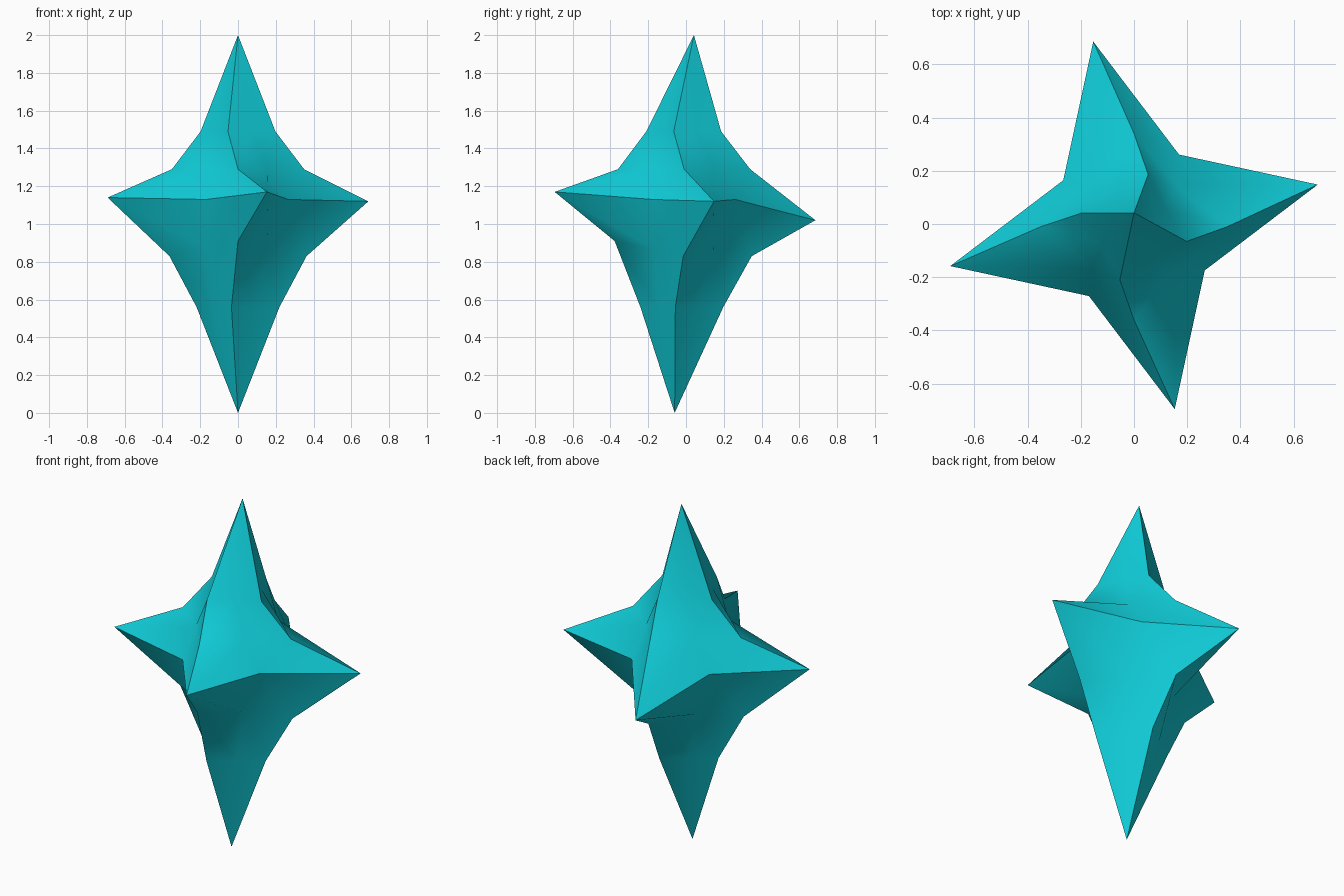
import bpy
import bmesh
from math import cos, sin, radians

default = bpy.data.objects.get("Cube")
if default:
    bpy.data.objects.remove(default, do_unlink=True)

cyan = bpy.data.materials.new("bright cyan")
cyan.use_nodes = True
cyan.diffuse_color = (0.005, 0.61, 0.69, 1)
cyan.node_tree.nodes["Principled BSDF"].inputs["Base Color"].default_value = cyan.diffuse_color

bm = bmesh.new()


def ring(ridge_r, valley_r, twist, centre_y, heights):
    """Eight points: ridges alternate with valleys, turned by the twist."""
    points = []
    for i in range(8):
        a = radians(45 * i + twist)
        r = valley_r if i % 2 else ridge_r
        points.append(bm.verts.new((r * cos(a), centre_y + r * sin(a), heights[i])))
    return points


# Rings from top to bottom; heights run right, back, left, front with valleys between
rings = [
    ring(0.205, 0.135, -15, -0.012, [1.49] * 8),
    ring(0.35, 0.222, 0, -0.01, [1.29] * 8),
    ring(0.707, 0.315, 12.5, -0.005, [1.12, 1.13, 1.02, 1.12, 1.14, 1.13, 1.17, 1.13]),
    ring(0.363, 0.225, 0, -0.015, [0.83, 0.85, 0.83, 0.85, 0.83, 0.87, 0.91, 0.87]),
    ring(0.222, 0.15, -9, -0.022, [0.56] * 8),
]
top = bm.verts.new((0, 0.042, 2))
bottom = bm.verts.new((0, -0.06, 0))

# Skin between the rings, split from each point toward its next valley
for level, (upper, lower) in enumerate(zip(rings, rings[1:])):
    for i in range(8):
        j = (i + 1) % 8
        a, b, c, d = upper[i], upper[j], lower[j], lower[i]
        if level < 2:
            bm.faces.new((a, d, b))
            bm.faces.new((b, d, c))
        else:
            bm.faces.new((a, d, c))
            bm.faces.new((a, c, b))
# Closing fans at the upper and lower spikes
for i in range(8):
    j = (i + 1) % 8
    bm.faces.new((top, rings[0][i], rings[0][j]))
    bm.faces.new((bottom, rings[-1][j], rings[-1][i]))

# Smooth patches bounded by sharp ridges and a sharp equator
for face in bm.faces:
    face.smooth = True


def crease(a, b):
    bm.edges.get((a, b)).smooth = False


for i in range(8):
    crease(rings[2][i], rings[2][(i + 1) % 8])
    if i % 2 == 0:
        column = [top] + [r[i] for r in rings] + [bottom]
        for a, b in zip(column, column[1:]):
            crease(a, b)

bmesh.ops.recalc_face_normals(bm, faces=bm.faces[:])
mesh = bpy.data.meshes.new("six_point_star")
bm.to_mesh(mesh)
bm.free()
mesh.materials.append(cyan)
bpy.context.collection.objects.link(bpy.data.objects.new("six_point_star", mesh))
